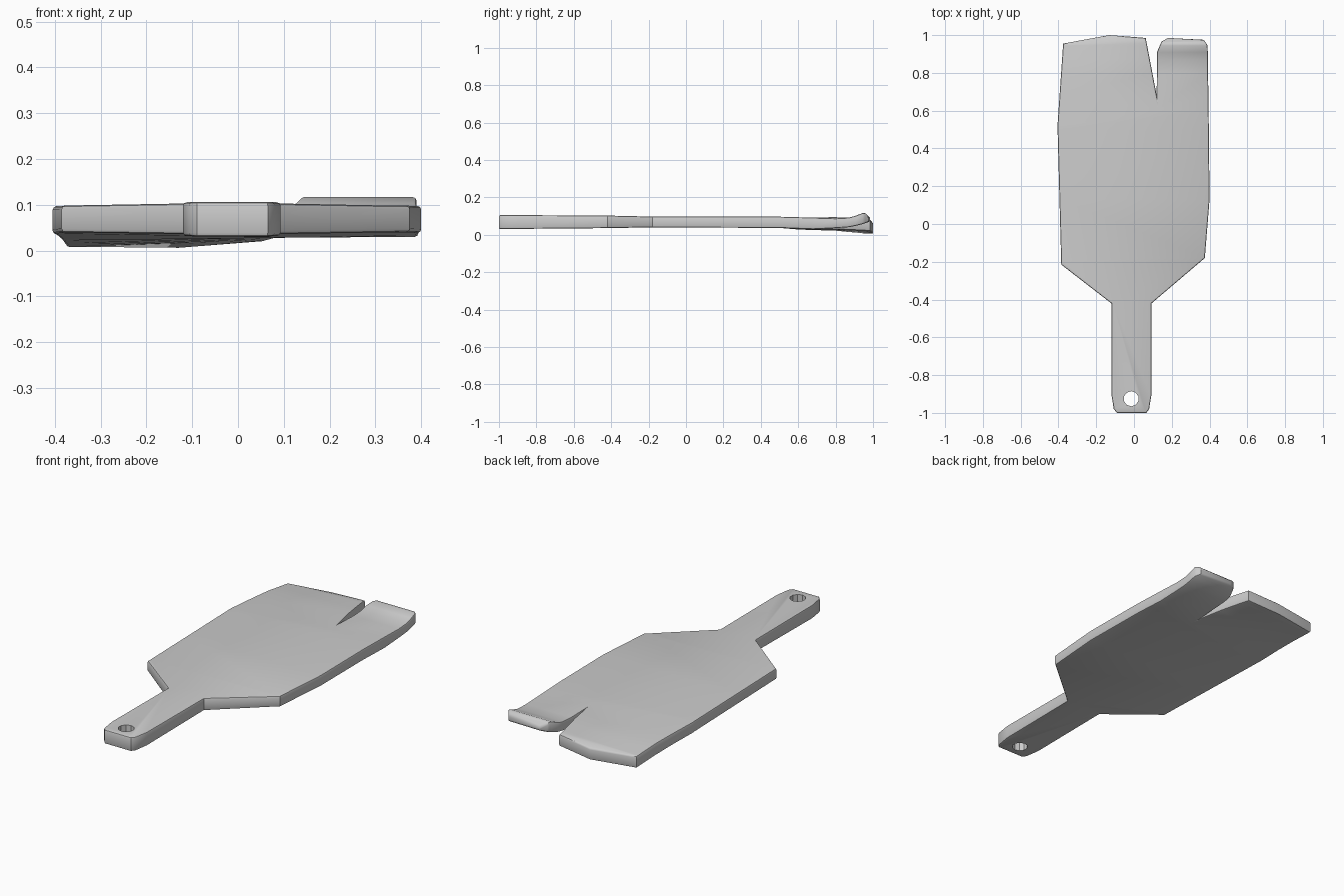
import bpy, bmesh
from mathutils import Vector

if "Cube" in bpy.data.objects:
    bpy.data.objects.remove(bpy.data.objects["Cube"])


def lerp_table(t, table):
    """Piecewise linear lookup in a list of (t, value) pairs."""
    if t <= table[0][0]:
        return table[0][1]
    for (a, va), (b, vb) in zip(table, table[1:]):
        if t <= b:
            return va + (vb - va) * (t - a) / (b - a)
    return table[-1][1]


# Paddle outline, anticlockwise from the handle end
OUTLINE = [(-0.09, -1.0), (0.065, -1.0), (0.08, -0.98), (0.093, -0.9),
           (0.093, -0.42), (0.375, -0.18), (0.40, 0.13), (0.395, 0.6),
           (0.39, 0.945), (0.37, 0.975), (0.18, 0.985), (0.145, 0.965),
           (0.122, 0.91), (0.12, 0.68), (0.062, 0.985), (-0.13, 1.0),
           (-0.375, 0.955), (-0.405, 0.52), (-0.385, -0.215),
           (-0.12, -0.42), (-0.12, -0.9), (-0.107, -0.98)]

# Height profiles along the length: main blade and the upturned tongue
BLADE_TOP = [(-1, 0.106), (-0.42, 0.103), (-0.2, 0.098), (0.5, 0.097), (0.68, 0.092), (0.8, 0.087), (1, 0.066)]
BLADE_LOW = [(-1, 0.031), (-0.42, 0.036), (-0.2, 0.04), (0.5, 0.037), (0.68, 0.030), (0.8, 0.022), (1, 0.003)]
TONGUE_TOP = [(0.68, 0.092), (0.8, 0.088), (0.87, 0.092), (0.91, 0.103), (0.945, 0.117), (0.96, 0.115), (0.985, 0.092)]
TONGUE_LOW = [(0.68, 0.030), (0.8, 0.036), (0.87, 0.041), (0.91, 0.049), (0.945, 0.058), (0.985, 0.072)]


def height(x, y, top):
    if y > 0.68 and x > 0.115:
        return lerp_table(y, TONGUE_TOP if top else TONGUE_LOW)
    z = lerp_table(y, BLADE_TOP if top else BLADE_LOW)
    # the blade tip twists up slightly towards the slit
    if y > 0.68 and x > -0.13:
        z += 0.09 * (x + 0.13) * (y - 0.68) / 0.32
    return z


# Flat slab, sliced across its length, then bent
bm = bmesh.new()
face = bm.faces.new([bm.verts.new((x, y, 0)) for x, y in OUTLINE])
ext = bmesh.ops.extrude_face_region(bm, geom=[face])
for v in ext["geom"]:
    if isinstance(v, bmesh.types.BMVert):
        v.co.z = 1
for y in (-0.42, -0.2, 0.13, 0.5, 0.68, 0.8, 0.87, 0.91, 0.945, 0.96):
    bmesh.ops.bisect_plane(bm, geom=bm.verts[:] + bm.edges[:] + bm.faces[:], dist=1e-4,
                           plane_co=Vector((0, y, 0)), plane_no=Vector((0, 1, 0)))
for v in bm.verts:
    v.co.z = height(v.co.x, v.co.y, v.co.z > 0.5)
bmesh.ops.recalc_face_normals(bm, faces=bm.faces[:])

# Softened top and bottom rims
rims = [e for e in bm.edges if len(e.link_faces) == 2
        and sum(abs(f.normal.z) > 0.6 for f in e.link_faces) == 1]
bmesh.ops.bevel(bm, geom=rims, offset=0.01, segments=2, profile=0.5,
                affect='EDGES', clamp_overlap=True)
mesh = bpy.data.meshes.new("paddle_board")
bm.to_mesh(mesh)
bm.free()
paddle = bpy.data.objects.new("paddle_board", mesh)
bpy.context.collection.objects.link(paddle)

# Hanging hole in the handle
bpy.ops.mesh.primitive_cylinder_add(vertices=10, radius=0.04, depth=0.4, location=(-0.015, -0.925, 0.07))
cutter = bpy.context.object
cutter.name = "hanging_hole_cutter"
cutter.hide_render = True
cut = paddle.modifiers.new("hanging_hole", 'BOOLEAN')
cut.operation, cut.solver, cut.object = 'DIFFERENCE', 'EXACT', cutter
bpy.context.view_layer.objects.active = paddle
bpy.ops.object.select_all(action='DESELECT')
paddle.select_set(True)
bpy.ops.object.modifier_apply(modifier=cut.name)
bpy.data.objects.remove(cutter)

bpy.ops.object.shade_smooth_by_angle(angle=0.6)
